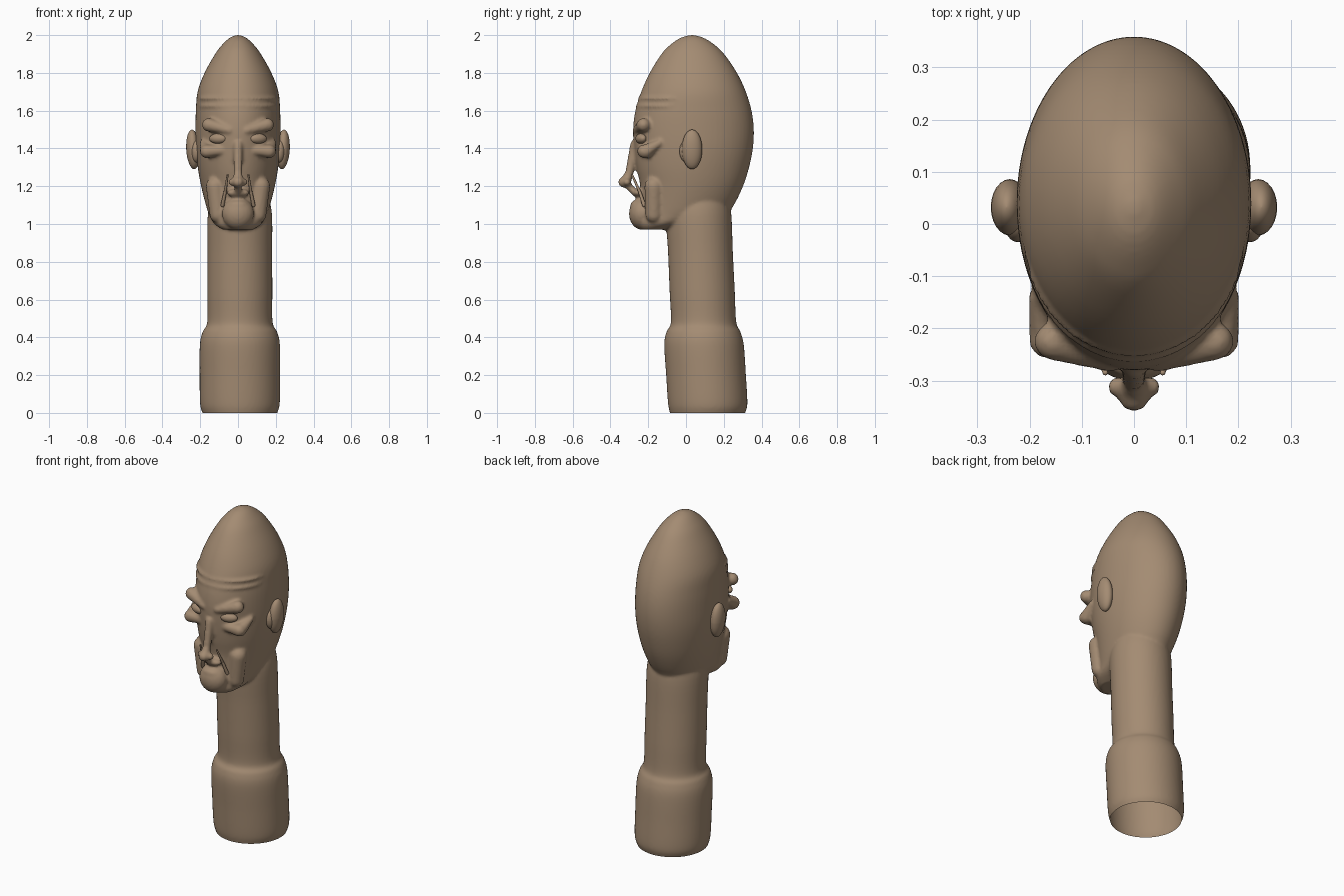
import bpy, bmesh, math
from mathutils import Vector, Matrix

cube = bpy.data.objects.get("Cube")
if cube:
    bpy.data.objects.remove(cube, do_unlink=True)

# One clay colour for everything
COLOUR = (0.37, 0.26, 0.17, 1)
clay = bpy.data.materials.new("brown clay")
clay.use_nodes = True
clay.diffuse_color = COLOUR
bsdf = clay.node_tree.nodes["Principled BSDF"]
bsdf.inputs["Base Color"].default_value = COLOUR
bsdf.inputs["Roughness"].default_value = 0.7


def finish(name, bm):
    mesh = bpy.data.meshes.new(name)
    bm.to_mesh(mesh)
    bm.free()
    obj = bpy.data.objects.new(name, mesh)
    bpy.context.collection.objects.link(obj)
    mesh.materials.append(clay)
    for p in mesh.polygons:
        p.use_smooth = True
    return obj


def skin_rings(bm, rings):
    """Closed surface through rings of points."""
    rings = [[bm.verts.new(p) for p in ring] for ring in rings]
    for lo, hi in zip(rings, rings[1:]):
        for k in range(len(lo)):
            n = (k + 1) % len(lo)
            bm.faces.new((lo[k], lo[n], hi[n], hi[k]))
    bm.faces.new(rings[0][::-1])
    bm.faces.new(rings[-1])


def spline(rows, steps=5):
    """Smooth interpolation through the profile rows."""
    out = []
    for i in range(len(rows) - 1):
        a, b, c, d = (Vector(rows[min(max(i + k, 0), len(rows) - 1)]) for k in (-1, 0, 1, 2))
        for s in range(steps):
            t = s / steps
            out.append(b + (c - a) * t / 2 + (a * 2 - b * 5 + c * 4 - d) * t * t / 2
                       + (b * 3 - a - c * 3 + d) * t ** 3 / 2)
    return out + [Vector(rows[-1])]


def loft(bm, rows, cx=0.0, sides=64):
    """Stack of ellipses; each row is half width, front y, back y, z."""
    angles = [math.tau * k / sides for k in range(sides)]
    skin_rings(bm, [[(cx + w * math.cos(a), (front + back) / 2 + (back - front) / 2 * math.sin(a), z)
                     for a in angles] for w, front, back, z in spline(rows)])


def capsule(bm, matrix, r1, r2, length, sides=24, half=8):
    """Tapered round-ended bar along local z."""
    rings = []
    for i in range(2 * half):
        top = i >= half
        lat = math.pi * ((i - top) / (2 * half - 2) - 0.5) * 0.99
        r, base = (r2, length) if top else (r1, 0)
        rings.append([matrix @ Vector((r * math.cos(lat) * math.cos(math.tau * k / sides),
                                       r * math.cos(lat) * math.sin(math.tau * k / sides),
                                       base + r * math.sin(lat))) for k in range(sides)])
    skin_rings(bm, rings)


def blob(bm, centre, radii, tilt=0.0, axis="Y"):
    m = Matrix.Translation(centre) @ Matrix.Rotation(tilt, 4, axis) @ Matrix.Diagonal((*radii, 1))
    capsule(bm, m, 1, 1, 0.001)


def limb(bm, start, end, r1, r2):
    run = Vector(end) - Vector(start)
    m = Matrix.Translation(start) @ run.to_track_quat("Z", "Y").to_matrix().to_4x4()
    capsule(bm, m, r1, r2, run.length)


body = bmesh.new()
# Neck and wider base collar
loft(body, [
    (0.190, -0.080, 0.305, -0.03), (0.198, -0.085, 0.313, 0.0), (0.211, -0.095, 0.325, 0.05),
    (0.213, -0.105, 0.317, 0.20), (0.212, -0.115, 0.306, 0.36), (0.197, -0.103, 0.288, 0.43),
    (0.173, -0.080, 0.266, 0.48), (0.172, -0.087, 0.258, 0.65), (0.171, -0.095, 0.248, 0.85),
    (0.170, -0.105, 0.240, 1.05), (0.150, -0.080, 0.220, 1.15)], cx=0.01)
# Tall skull and jaw
loft(body, [
    (0.080, -0.240, -0.100, 0.97), (0.125, -0.255, 0.02, 1.00), (0.153, -0.250, 0.205, 1.05),
    (0.170, -0.240, 0.253, 1.10), (0.195, -0.242, 0.302, 1.20), (0.213, -0.262, 0.334, 1.30),
    (0.223, -0.275, 0.354, 1.40), (0.225, -0.280, 0.359, 1.50), (0.223, -0.268, 0.347, 1.60),
    (0.214, -0.237, 0.317, 1.70), (0.177, -0.192, 0.270, 1.80), (0.121, -0.130, 0.202, 1.90),
    (0.083, -0.082, 0.150, 1.95), (0.045, -0.030, 0.095, 1.985), (0.010, 0.020, 0.045, 2.0)])
# Forehead wrinkles: thin lens discs that break the surface at the front only
for z, front in ((1.625, -0.267), (1.665, -0.255)):
    loft(body, [(0.190, front + 0.03, 0.17, z - 0.016), (0.212, front, 0.20, z),
                (0.190, front + 0.03, 0.17, z + 0.016)])
# Chin, lips and mouth
blob(body, (0, -0.235, 1.055), (0.085, 0.067, 0.085))
blob(body, (0, -0.255, 1.10), (0.058, 0.040, 0.028))
blob(body, (0, -0.250, 1.165), (0.062, 0.035, 0.022))
# Nose: ridge standing off the face, tip and nostrils
limb(body, (0, -0.272, 1.42), (0, -0.300, 1.27), 0.024, 0.022)
limb(body, (0, -0.300, 1.27), (0, -0.322, 1.22), 0.022, 0.030)
blob(body, (0, -0.330, 1.222), (0.030, 0.030, 0.028))
limb(body, (0, -0.312, 1.21), (0, -0.270, 1.165), 0.020, 0.018)
for side in (1, -1):
    blob(body, (side * 0.030, -0.312, 1.222), (0.021, 0.020, 0.020))
    # Brow lumps, bags beneath the eyes, cheek and jaw folds
    limb(body, (side * 0.045, -0.262, 1.495), (side * 0.155, -0.225, 1.525), 0.022, 0.036)
    limb(body, (side * 0.085, -0.235, 1.39), (side * 0.165, -0.222, 1.385), 0.025, 0.036)
    limb(body, (side * 0.165, -0.212, 1.385), (side * 0.185, -0.14, 1.43), 0.037, 0.018)
    limb(body, (side * 0.12, -0.17, 1.20), (side * 0.105, -0.17, 1.05), 0.050, 0.045)

# Fuse into one skin and soften
raw = finish("raw_skin", body)
fuse = raw.modifiers.new("fuse", "REMESH")
fuse.mode = "VOXEL"
fuse.voxel_size = 0.009
fuse.use_smooth_shade = True
soft = raw.modifiers.new("soften", "SMOOTH")
soft.factor = 0.5
soft.iterations = 4
graph = bpy.context.evaluated_depsgraph_get()
skin = bmesh.new()
skin.from_mesh(raw.evaluated_get(graph).to_mesh())
bpy.data.objects.remove(raw, do_unlink=True)
# Open the base at ground level
bmesh.ops.bisect_plane(skin, geom=skin.verts[:] + skin.edges[:] + skin.faces[:],
                       plane_co=(0, 0, 0), plane_no=(0, 0, 1), clear_inner=True)
finish("head_and_neck", skin)

for label, side in (("left", 1), ("right", -1)):
    # Ear: upright oval disc with a smaller front lobe
    ear = bmesh.new()
    blob(ear, (side * 0.238, 0.032, 1.395), (0.036, 0.054, 0.105), side * 0.06)
    blob(ear, (side * 0.222, 0.005, 1.385), (0.028, 0.040, 0.060))
    finish(label + "_ear", ear)

    # Eye set between brow and bag
    eye = bmesh.new()
    blob(eye, (side * 0.105, -0.238, 1.452), (0.050, 0.026, 0.027), side * 0.35, "Z")
    finish(label + "_eye", eye)

    # Thin fold running from beside the nose to the mouth corner
    fold = bmesh.new()
    limb(fold, (side * 0.055, -0.285, 1.26), (side * 0.068, -0.245, 1.17), 0.005, 0.008)
    limb(fold, (side * 0.068, -0.245, 1.17), (side * 0.082, -0.222, 1.10), 0.008, 0.010)
    finish(label + "_mouth_fold", fold)
